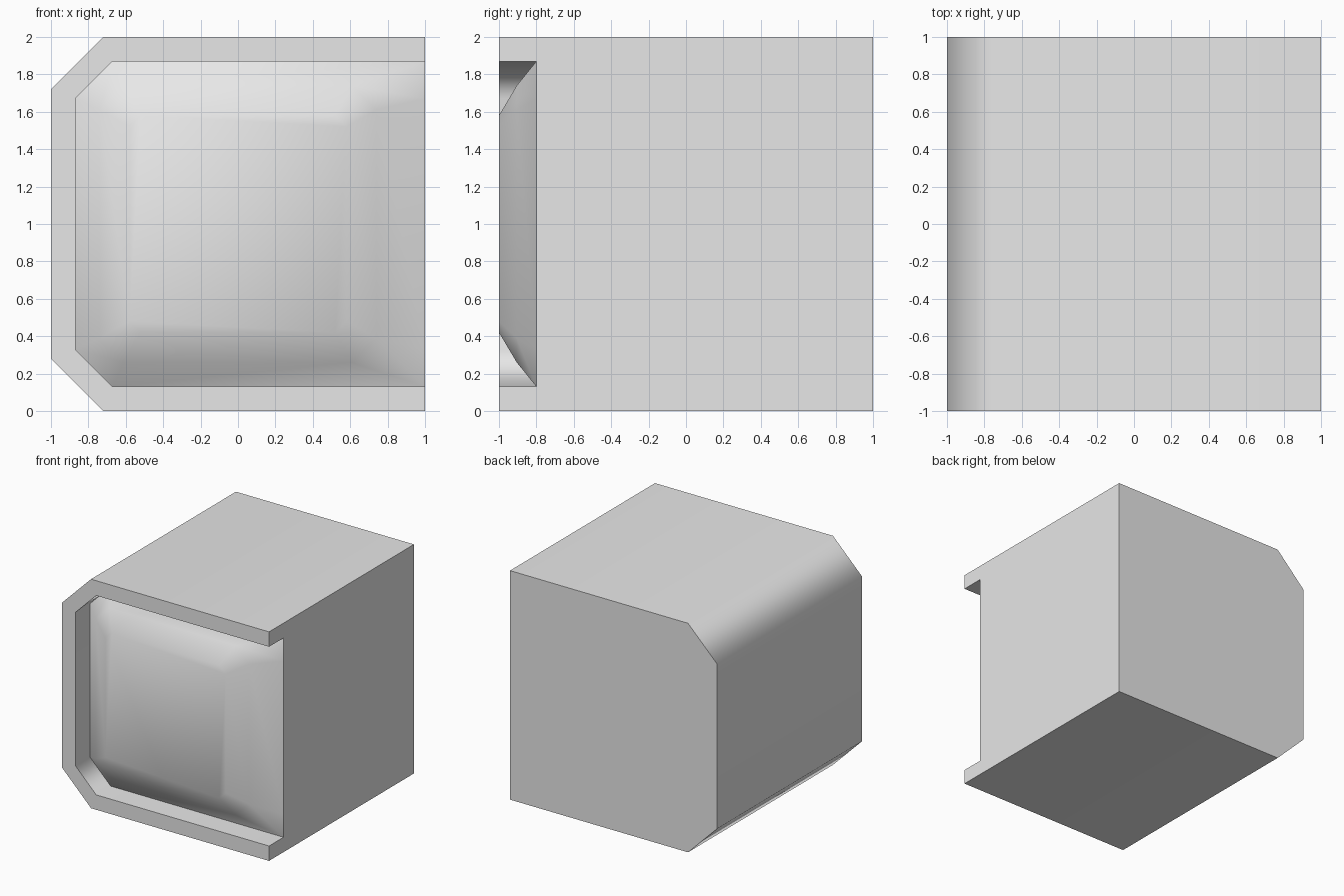
import bpy
import bmesh
import math

old = bpy.data.objects.get("Cube")
if old:
    bpy.data.objects.remove(old, do_unlink=True)

grey = bpy.data.materials.new("light_grey")
grey.use_nodes = True
COLOUR = (0.8, 0.8, 0.8, 1.0)
grey.diffuse_color = COLOUR
grey.node_tree.nodes["Principled BSDF"].inputs["Base Color"].default_value = COLOUR


def finish(bm, name):
    """Turn a bmesh into a smooth object that keeps its square edges sharp."""
    mesh = bpy.data.meshes.new(name)
    bm.normal_update()
    bm.to_mesh(mesh)
    bm.free()
    mesh.materials.append(grey)
    for p in mesh.polygons:
        p.use_smooth = True
    mesh.set_sharp_from_angle(angle=math.radians(60))
    obj = bpy.data.objects.new(name, mesh)
    bpy.context.collection.objects.link(obj)
    return obj


def ring(bm, profile, y):
    return [bm.verts.new((x, y, z)) for x, z in profile]


def bridge(bm, a, b, closed=False):
    n = len(a)
    for i in range(n if closed else n - 1):
        j = (i + 1) % n
        bm.faces.new((a[i], a[j], b[j], b[i]))


def open_profile(half, cut):
    """Outline with two chamfered corners on -x, running to x = 1."""
    top = [(1, 1 + half), (cut - half, 1 + half), (-half, 1 + half - cut)]
    return top + [(x, 2 - z) for x, z in reversed(top)]


def octagon(half, cut):
    """Chamfered square, counterclockwise as seen from the front."""
    e = half - cut
    pts = [(e, half), (-e, half), (-half, e), (-half, -e),
           (-e, -half), (e, -half), (half, -e), (half, e)]
    return [(x, z + 1) for x, z in pts]


# Cabinet: chamfered shell with a recess in front that is open on one side
FRONT, FLOOR, BACK = -1, -0.8, 1
bm = bmesh.new()
outer, inner = open_profile(1, 0.28), open_profile(0.87, 0.2)
front = ring(bm, outer, FRONT)
back = ring(bm, outer, BACK)
lip = ring(bm, inner, FRONT)
deep = ring(bm, inner, FLOOR)
bridge(bm, back, front)
for f in bm.faces:
    f.normal_flip()
bmesh.ops.reverse_faces(bm, faces=bm.faces[:])
bridge(bm, front, lip)
bridge(bm, lip, deep)
bm.faces.new(back[::-1])
bm.faces.new((front[0], lip[0], deep[0], deep[-1],
              lip[-1], front[-1], back[-1], back[0]))
cabinet = finish(bm, "cabinet")
weighted = cabinet.modifiers.new("even_shading", "WEIGHTED_NORMAL")
weighted.keep_sharp = True

# Screen: bulging panel whose rim stretches to the open side
bm = bmesh.new()
rim = [(1 if x > 0 else x, z) for x, z in octagon(0.87, 0.2)]
loops = [ring(bm, rim, FLOOR),
         ring(bm, octagon(0.74, 0.13), -0.905),
         ring(bm, octagon(0.58, 0.06), FRONT)]
for a, b in zip(loops, loops[1:]):
    bridge(bm, a, b, closed=True)
bm.faces.new(loops[-1])
finish(bm, "screen")
